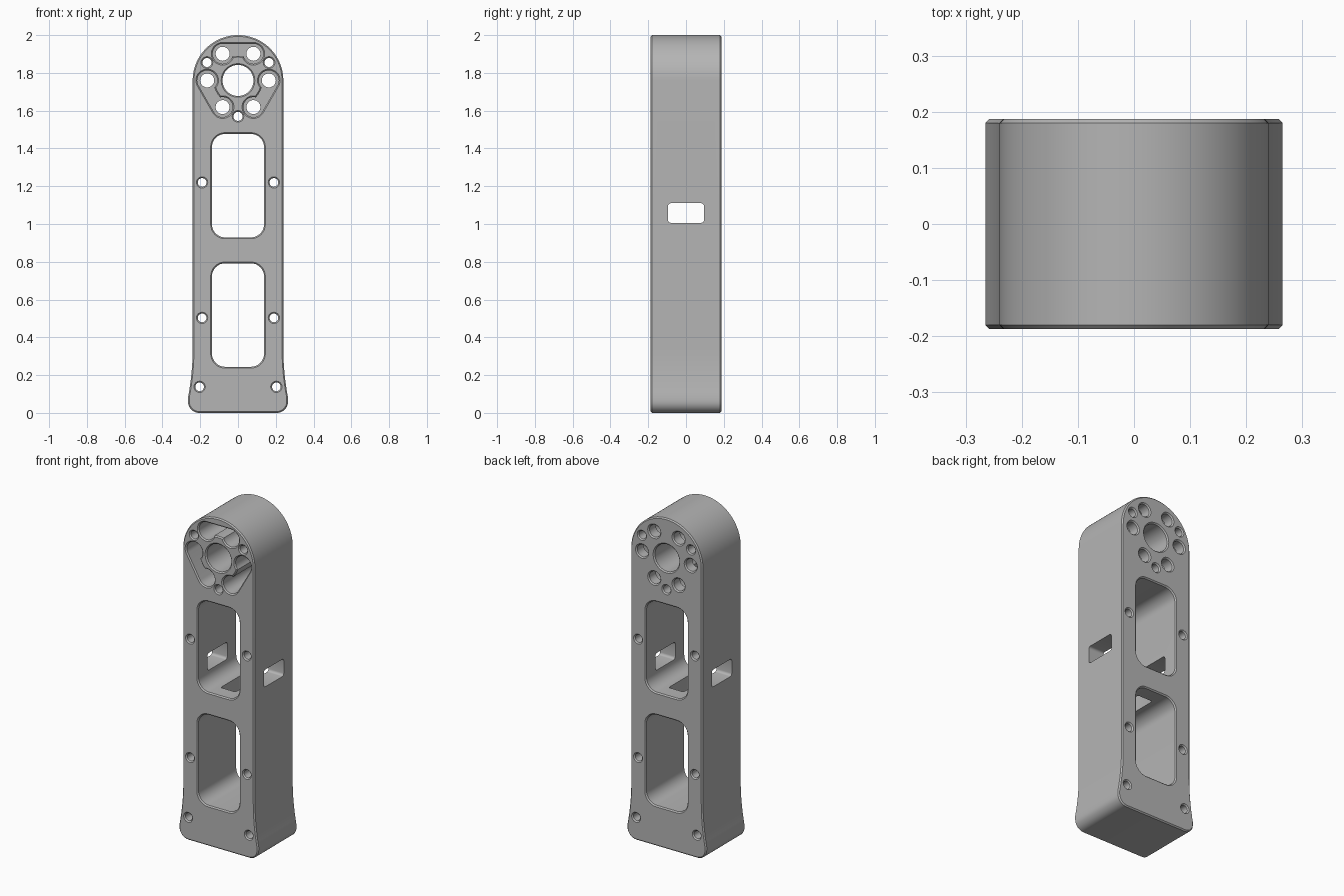
import bpy
import bmesh
from math import sin, cos, radians
from mathutils import Vector

cube = bpy.data.objects.get("Cube")
if cube:
    bpy.data.objects.remove(cube, do_unlink=True)

HALF = 0.187      # half of the depth
CH = 0.007        # edge chamfer
HEAD = 1.76       # height of the head centre
SIDE = 0.24       # half width, also the head radius
R, LOBE, HUB, FLOOR = 0.163, 0.053, 0.13, 0.12  # head pockets
WIN_W, WIN_H, LOW_Z, HIGH_Z = 0.138, 0.274, 0.518, 1.203  # windows

bm = bmesh.new()


def arc(cx, cz, r, a0, a1, n=12):
    """Points on an arc, angles in degrees."""
    angles = [radians(a0 + (a1 - a0) * i / n) for i in range(n + 1)]
    return [Vector((cx + r * cos(a), cz + r * sin(a))) for a in angles]


def circle(cx, cz, r, n=32):
    return arc(cx, cz, r, 0, 360, n)[:-1]


def rounded_rect(cx, cz, hw, hh, r, n=8):
    pts = []
    for i, (sx, sz) in enumerate([(1, 1), (-1, 1), (-1, -1), (1, -1)]):
        pts += arc(cx + sx * (hw - r), cz + sz * (hh - r), r, 90 * i, 90 * i + 90, n)
    return pts


def head_point(angle, radius):
    a = radians(angle)
    return radius * cos(a), HEAD + radius * sin(a)


def grow(pts, g):
    """Offset a counter-clockwise outline outward by g."""
    out = []
    for i, p in enumerate(pts):
        d0 = (p - pts[i - 1]).normalized()
        d1 = (pts[(i + 1) % len(pts)] - p).normalized()
        n0, n1 = Vector((d0.y, -d0.x)), Vector((d1.y, -d1.x))
        out.append(p + (n0 + n1) * g / (1 + n0.dot(n1)))
    return out


PLACE = {"y": lambda p, t: (p.x, t, p.y),
         "x": lambda p, t: (t, p.x, p.y),
         "z": lambda p, t: (p.x, p.y, t)}


def ring_edges(ring):
    return [bm.edges.get((ring[i - 1], ring[i])) for i in range(len(ring))]


def tube(pts, sections, axis="y"):
    """Wall through (position, growth) sections; returns its two end loops."""
    rings = [[bm.verts.new(PLACE[axis](p, t)) for p in grow(pts, g)] for t, g in sections]
    for a, b in zip(rings, rings[1:]):
        for i in range(len(pts)):
            bm.faces.new((a[i - 1], a[i], b[i], b[i - 1]))
    return ring_edges(rings[0]), ring_edges(rings[-1])


def fill(edges, normal):
    """Flat face with holes between edge loops."""
    bmesh.ops.triangle_fill(bm, edges=edges, use_beauty=True, normal=normal)


def punch(start, end, pts, axis):
    """Slot joining the two flat wall faces centred on start and end."""
    k = "xyz".index(axis)
    normal = Vector([float(i == k) for i in range(3)])
    loops = tube(pts, [(start[k], 0), (end[k], 0)], axis)
    for centre, loop in zip((start, end), loops):
        target = Vector(centre)
        wall = min((f for f in bm.faces if abs(f.normal.dot(normal)) > 0.9),
                   key=lambda f: (f.calc_center_median() - target).length)
        border = list(wall.edges)
        bm.faces.remove(wall)
        fill(border + loop, normal)


front, back = [], []


def through(pts, sign=1):
    """Chamfered wall from front to back: sign 1 for a hole, -1 for the body."""
    a, b = tube(pts, [(-HALF, sign * CH), (-HALF + CH, 0), (HALF - CH, 0), (HALF, sign * CH)])
    front.extend(a)
    back.extend(b)


# Body outline: round head, straight sides, flared foot with rounded corners
right = arc(SIDE - 0.035, 0.06, 0.06, -90, 0, 10)
for i in range(9):
    t = 1 - i / 8
    right.append(Vector((SIDE + 0.025 * t * t, 0.34 - 0.26 * t)))
left = [Vector((-p.x, p.y)) for p in reversed(right)]
through(right + arc(0, HEAD, SIDE, 0, 180, 48) + left, -1)

# Two large windows
for z in (LOW_Z, HIGH_Z):
    through(rounded_rect(0, z, WIN_W, WIN_H, 0.07))

# Small screw holes along the sides and foot
for x, z in [(0.19, 1.22), (0.19, 0.503), (0.203, 0.138)]:
    for s in (-1, 1):
        through(circle(s * x, z, 0.023, 24))

# Head: centre bore and three small holes
through(circle(0, HEAD, 0.082, 48))
for angle in (30, 150, 270):
    through(circle(*head_point(angle, 0.19), 0.024, 24))

# Head: three deep front pockets, each with two bolt holes in its floor
for mid in (90, 210, 330):
    a, b = mid + 30, mid - 30
    ca, cb = head_point(a, R), head_point(b, R)
    pocket = (arc(*ca, LOBE, mid, a + 225, 24)
              + arc(0, HEAD, HUB, a - 24, b + 24, 4)
              + arc(*cb, LOBE, b - 225, mid, 24))
    rim, floor = tube(pocket, [(-HALF, CH), (-HALF + CH, 0), (FLOOR, 0)])
    front.extend(rim)
    for c in (ca, cb):
        inner, outer = tube(circle(*c, 0.037), [(FLOOR, 0), (HALF - CH, 0), (HALF, CH)])
        floor += inner
        back.extend(outer)
    fill(floor, Vector((0, -1, 0)))

# Cable slots through both sides and through the web between the windows
bm.normal_update()
side_slot = rounded_rect(0, 1.058, 0.095, 0.052, 0.015, 4)
for s in (-1, 1):
    side_mid = (0.34 + HEAD) / 2
    punch((s * WIN_W, 0, HIGH_Z), (s * SIDE, 0, side_mid), side_slot, "x")
    bm.normal_update()
web_slot = rounded_rect(0, 0, 0.05, 0.095, 0.01, 4)
punch((0, 0, LOW_Z + WIN_H), (0, 0, HIGH_Z - WIN_H), web_slot, "z")

# Front and back faces
fill(front, Vector((0, -1, 0)))
fill(back, Vector((0, 1, 0)))
bmesh.ops.recalc_face_normals(bm, faces=bm.faces)

# Finished arm in one plain colour
metal = bpy.data.materials.new("plain grey")
metal.use_nodes = True
grey = (0.46, 0.46, 0.46, 1)
metal.diffuse_color = grey
metal.node_tree.nodes["Principled BSDF"].inputs["Base Color"].default_value = grey

mesh = bpy.data.meshes.new("arm_body")
bm.to_mesh(mesh)
bm.free()
mesh.materials.append(metal)
body = bpy.data.objects.new("arm_body", mesh)
bpy.context.collection.objects.link(body)
bpy.ops.object.select_all(action="DESELECT")
bpy.context.view_layer.objects.active = body
body.select_set(True)
bpy.ops.object.shade_smooth_by_angle(angle=radians(30))
